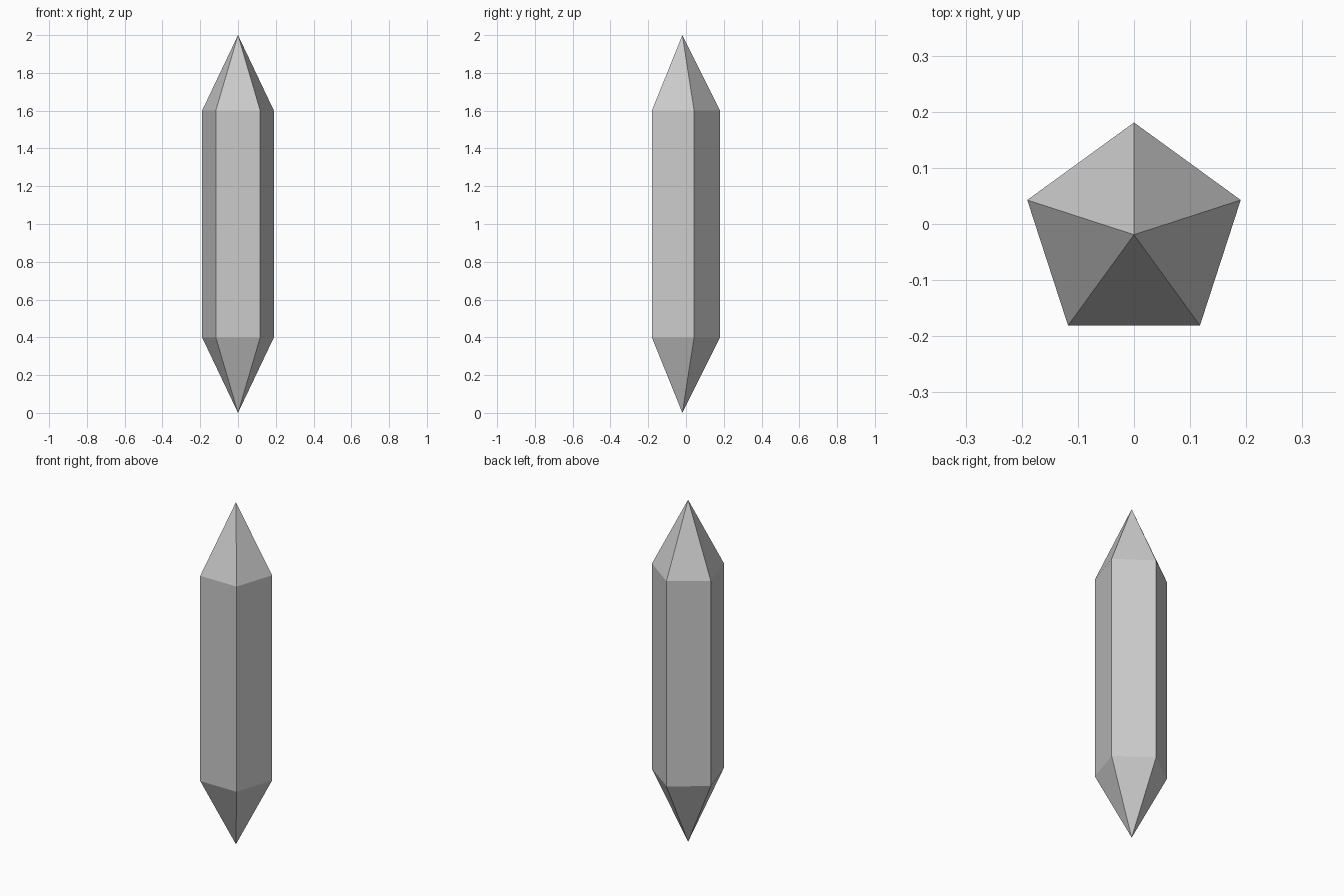
import bpy, bmesh
from math import sin, cos, pi

if "Cube" in bpy.data.objects:
    bpy.data.objects.remove(bpy.data.objects["Cube"])

SIDES, RADIUS = 5, 0.2
# shift so the pentagon's bounding box is centred on y = 0
CENTRE_Y = -RADIUS * (1 - cos(pi / SIDES)) / 2

bm = bmesh.new()


def ring(z):
    return [bm.verts.new((RADIUS * sin(2 * pi * i / SIDES),
                          CENTRE_Y + RADIUS * cos(2 * pi * i / SIDES), z))
            for i in range(SIDES)]


# pentagonal shaft with a pointed cap at each end
bottom_tip = bm.verts.new((0, CENTRE_Y, 0))
top_tip = bm.verts.new((0, CENTRE_Y, 2))
lower, upper = ring(0.4), ring(1.6)
for i in range(SIDES):
    j = (i + 1) % SIDES
    bm.faces.new((lower[i], lower[j], upper[j], upper[i]))
    bm.faces.new((upper[i], upper[j], top_tip))
    bm.faces.new((lower[j], lower[i], bottom_tip))
bmesh.ops.recalc_face_normals(bm, faces=bm.faces[:])

mesh = bpy.data.meshes.new("crystal")
bm.to_mesh(mesh)
bm.free()
bpy.context.collection.objects.link(bpy.data.objects.new("crystal", mesh))
